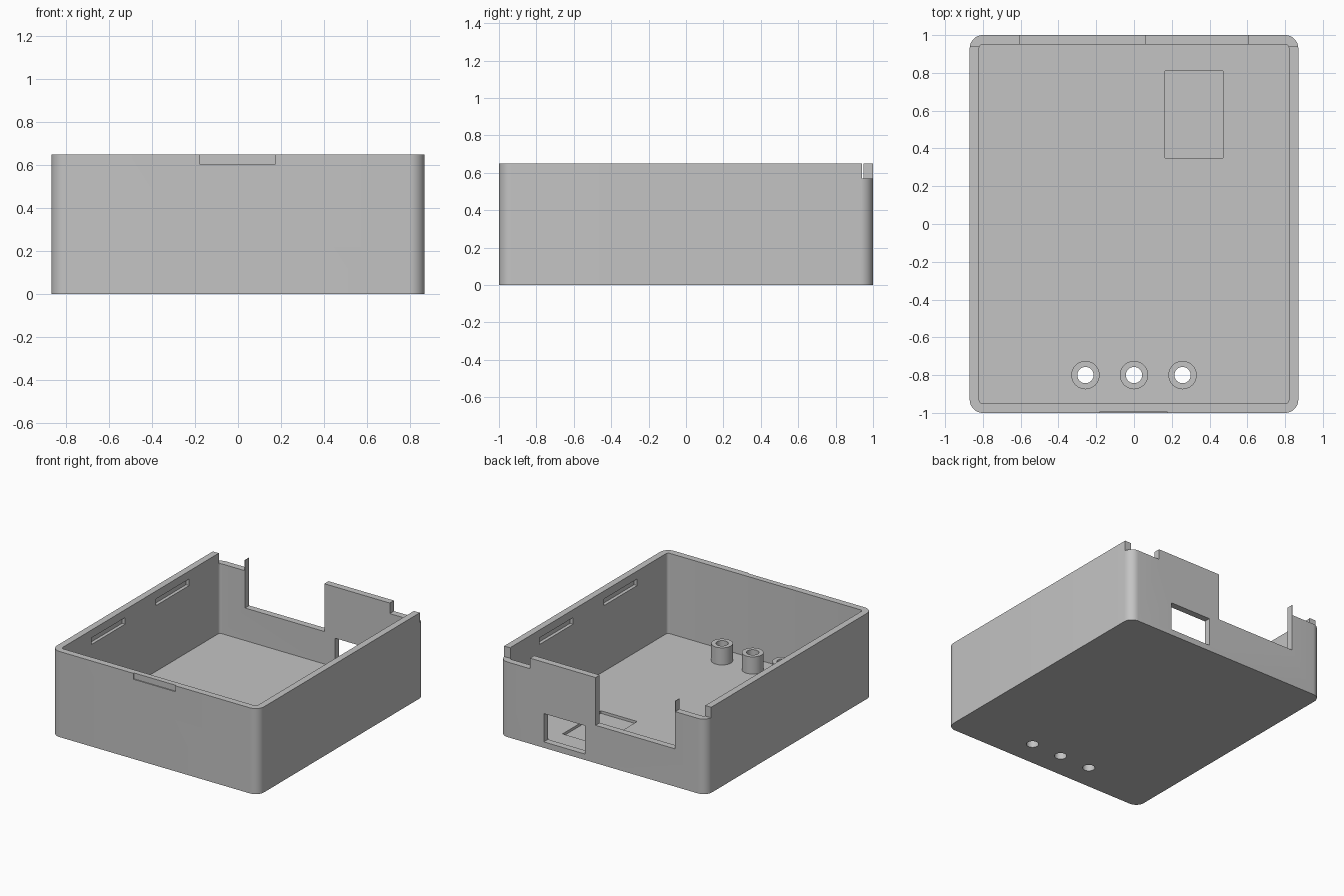
import bpy
import bmesh
from math import radians, cos, sin

if "Cube" in bpy.data.objects:
    bpy.data.objects.remove(bpy.data.objects["Cube"], do_unlink=True)

WIDTH, DEPTH, HEIGHT = 1.74, 2.0, 0.65
WALL, FLOOR = 0.05, 0.04
HOLE_Y = -0.8

grey = bpy.data.materials.new("plain grey plastic")
grey.use_nodes = True
colour = (0.55, 0.55, 0.55, 1)
grey.diffuse_color = colour
grey.node_tree.nodes["Principled BSDF"].inputs["Base Color"].default_value = colour


def prism(name, outline, z0, z1):
    """Extrude a closed outline from z0 up to z1."""
    bm = bmesh.new()
    base = bm.faces.new([bm.verts.new((x, y, z0)) for x, y in outline])
    top = bmesh.ops.extrude_face_region(bm, geom=[base])["geom"]
    verts = [v for v in top if isinstance(v, bmesh.types.BMVert)]
    bmesh.ops.translate(bm, verts=verts, vec=(0, 0, z1 - z0))
    bmesh.ops.recalc_face_normals(bm, faces=bm.faces)
    mesh = bpy.data.meshes.new(name)
    bm.to_mesh(mesh)
    bm.free()
    mesh.materials.append(grey)
    obj = bpy.data.objects.new(name, mesh)
    bpy.context.collection.objects.link(obj)
    return obj


def rounded(w, d, r, steps=10):
    """Rectangle outline with round corners."""
    pts = []
    for sx, sy, start in ((1, 1, 0), (-1, 1, 90), (-1, -1, 180), (1, -1, 270)):
        for i in range(steps + 1):
            a = radians(start + 90 * i / steps)
            pts.append((sx * (w / 2 - r) + r * cos(a), sy * (d / 2 - r) + r * sin(a)))
    return pts


def circle(x, y, r, n=40):
    return [(x + r * cos(radians(360 * i / n)), y + r * sin(radians(360 * i / n)))
            for i in range(n)]


def box(name, x0, x1, y0, y1, z0, z1):
    return prism(name, [(x0, y0), (x1, y0), (x1, y1), (x0, y1)], z0, z1)


def cut(target, cutter):
    """Subtract the cutter for good, then discard it."""
    cutter.hide_render = True
    mod = target.modifiers.new("cut", "BOOLEAN")
    mod.operation = "DIFFERENCE"
    mod.solver = "EXACT"
    mod.object = cutter
    activate(target)
    bpy.ops.object.modifier_apply(modifier=mod.name)
    bpy.data.objects.remove(cutter, do_unlink=True)


def activate(obj):
    bpy.ops.object.select_all(action="DESELECT")
    obj.select_set(True)
    bpy.context.view_layer.objects.active = obj


def smooth(obj):
    activate(obj)
    bpy.ops.object.shade_smooth_by_angle(angle=radians(30))


# Open-topped case with rounded corners
case = prism("case", rounded(WIDTH, DEPTH, 0.07), 0, HEIGHT)
cut(case, prism("cavity", rounded(WIDTH - 2 * WALL, DEPTH - 2 * WALL, 0.02, 5),
                FLOOR, HEIGHT + 0.1))

# Back wall: large opening beside a very thin post, and a port window
cut(case, box("back_opening", -0.606, 0.06, 0.9, 1.1, 0.287, 0.8))
cut(case, box("port_window", 0.15, 0.495, 0.9, 1.1, 0.045, 0.26))

# Shallow pocket in the floor
cut(case, box("floor_pocket", 0.165, 0.47, 0.35, 0.81, 0.02, 0.1))

# Fingernail recess on the outside of the front rim
cut(case, box("front_recess", -0.18, 0.175, -1.1, -0.992, 0.605, 0.8))

for side in (-1, 1):
    # Lowered back corners
    x0, x1 = sorted((side * 0.61, side * 1.0))
    cut(case, box("corner_notch", x0, x1, 0.94, 1.1, 0.57, 0.8))
    # Blind clip slots inside the side walls
    x0, x1 = sorted((side * 0.78, side * 0.845))
    for y in (-0.385, 0.385):
        cut(case, box("clip_slot", x0, x1, y - 0.2, y + 0.2, 0.54, 0.59))

# Hollow standoffs over holes through the floor
for name, x in (("right", -0.257), ("middle", 0), ("left", 0.257)):
    cut(case, prism("floor_hole", circle(x, HOLE_Y, 0.043), -0.1, 0.1))
    standoff = prism(name + "_standoff", circle(x, HOLE_Y, 0.075), FLOOR, 0.17)
    cut(standoff, prism("standoff_hole", circle(x, HOLE_Y, 0.043), -0.1, 0.3))
    smooth(standoff)

smooth(case)
